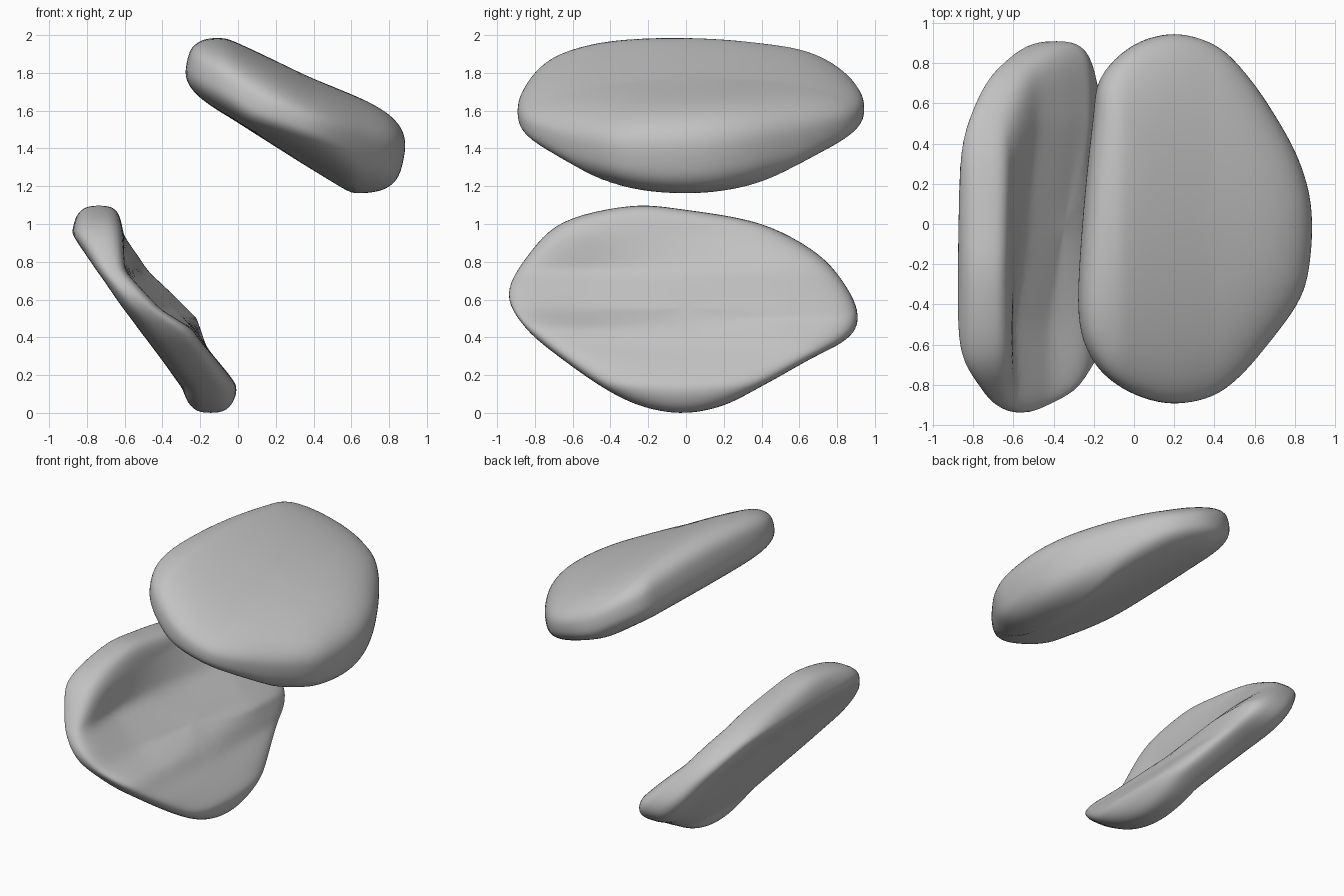
import bpy, bmesh, math
from mathutils import Vector

if "Cube" in bpy.data.objects:
    bpy.data.objects.remove(bpy.data.objects["Cube"], do_unlink=True)

grey = bpy.data.materials.new("plain grey")
grey.use_nodes = True
GREY = (0.54, 0.54, 0.54, 1)
grey.diffuse_color = GREY
grey.node_tree.nodes["Principled BSDF"].inputs["Base Color"].default_value = GREY


def ramp(points, v):
    """Piecewise height through a few (position, height) points."""
    for (a, p), (b, q) in zip(points, points[1:]):
        if v <= b:
            break
    f = (v - a) / (b - a)
    return p + (q - p) * f


def closed_curve(points, steps):
    """Smooth closed loop through the outline points."""
    n = len(points)
    pts = [Vector(p) for p in points]
    loop = []
    for i in range(n):
        a, b, c, d = (pts[(i + k) % n] for k in (-1, 0, 1, 2))
        for j in range(steps):
            t = j / steps
            loop.append(0.5 * (2 * b + (c - a) * t + (2 * a - 5 * b + 4 * c - d) * t * t
                               + (3 * b - a - 3 * c + d) * t ** 3))
    return loop


def pebble(name, outline, centre, low, high, place, rings=48):
    """Rounded slab: rings of one outline between a low and a high surface."""
    bm = bmesh.new()
    loop = closed_curve(outline, 6)
    c = Vector(centre)
    layers = []
    for k in range(rings + 1):
        u = (k + 0.5) / (rings + 1)
        phi = math.pi * u * u * (3 - 2 * u)
        s = math.sin(phi) ** 0.34
        t = math.copysign(abs(math.cos(phi)) ** 0.72, math.cos(phi))
        layer = []
        for p in loop:
            q = c + (p - c) * s
            lo, hi = low(q, s), high(q, s)
            layer.append(bm.verts.new(place(q, (lo + hi) / 2, (hi - lo) / 2 * t)))
        layers.append(layer)
    n = len(loop)
    for a, b in zip(layers, layers[1:]):
        for i in range(n):
            bm.faces.new((a[i], a[(i + 1) % n], b[(i + 1) % n], b[i]))
    # close the two middles with fans
    for layer in (layers[0], layers[-1]):
        mid = bm.verts.new(sum((v.co for v in layer), Vector()) / n)
        for i in range(n):
            bm.faces.new((layer[i], layer[(i + 1) % n], mid))
    bmesh.ops.recalc_face_normals(bm, faces=bm.faces)
    for f in bm.faces:
        f.smooth = True
    mesh = bpy.data.meshes.new(name)
    bm.to_mesh(mesh)
    bm.free()
    mesh.materials.append(grey)
    ob = bpy.data.objects.new(name, mesh)
    bpy.context.collection.objects.link(ob)
    soft = ob.modifiers.new("soften", "SMOOTH")
    soft.factor, soft.iterations = 0.5, 4


# Upper disc: outline seen from above, wedge thickness along z, leaning walls
upper_outline = [(-.27, -.45), (-.25, 0), (-.2, .5), (-.16, .73), (0, .89), (.2, .945),
                 (.4, .89), (.55, .75), (.7, .53), (.81, .32), (.87, .1), (.87, -.15),
                 (.82, -.37), (.66, -.6), (.5, -.78), (.35, -.87), (.15, -.89),
                 (-.05, -.82), (-.2, -.68)]
upper_top = [(-.28, 2.04), (-.1, 2.0), (.35, 1.78), (.78, 1.6), (.9, 1.55)]
upper_base = [(-.28, 1.7), (0, 1.54), (.35, 1.32), (.65, 1.14), (.9, 1.12)]


def upper_low(q, s):
    lift = min(.3, max(0, .1 + .45 * (q.x - .3)))
    return ramp(upper_base, q.x) + lift * q.y ** 2 + .02 * (1 - s ** 4)


def upper_high(q, s):
    tilt = .05 * q.y * min(1, max(0, q.x + .2))
    return ramp(upper_top, q.x) + tilt - .13 * q.y ** 2 - .01 * (1 - s ** 4)


pebble("upper_disc", upper_outline, (.27, 0), upper_low, upper_high,
       lambda q, mid, h: (q.x + .2 * h, q.y, mid + h))

# Lower disc: outline seen from the side, dished face towards +x
lower_outline = [(-.94, .63), (-.84, .83), (-.65, 1.01), (-.3, 1.095), (0, 1.075),
                 (.4, 1.0), (.7, .84), (.86, .65), (.91, .5), (.85, .39), (.65, .28),
                 (.4, .14), (.2, .04), (0, 0), (-.2, .025), (-.4, .11), (-.65, .28),
                 (-.85, .45)]
lower_back = [(0, -.3), (.13, -.32), (.25, -.4), (.45, -.54), (.7, -.71), (.95, -.9),
              (1.1, -.89)]
rim_front = [(0, .01), (.15, .01), (.3, -.08), (.45, -.19), (.55, -.36), (.75, -.55),
             (.95, -.55), (1.1, -.58)]
rim_rear = [(0, .01), (.15, .01), (.35, -.11), (.5, -.16), (.62, -.28), (.75, -.42),
            (.95, -.55), (1.1, -.58)]


def dished(q, s):
    f = min(1, max(0, .5 + q.x))
    rim = ramp(rim_front, q.y) * (1 - f) + ramp(rim_rear, q.y) * f
    return rim - .06 * (1 - s ** 5) * min(1, max(0, (q.y - .1) * 4))


pebble("lower_disc", lower_outline, (0, .56),
       lambda q, s: ramp(lower_back, q.y) - .04 * q.x ** 2 + .02 * (1 - s ** 4), dished,
       lambda q, mid, h: (mid + h, q.x, q.y))
